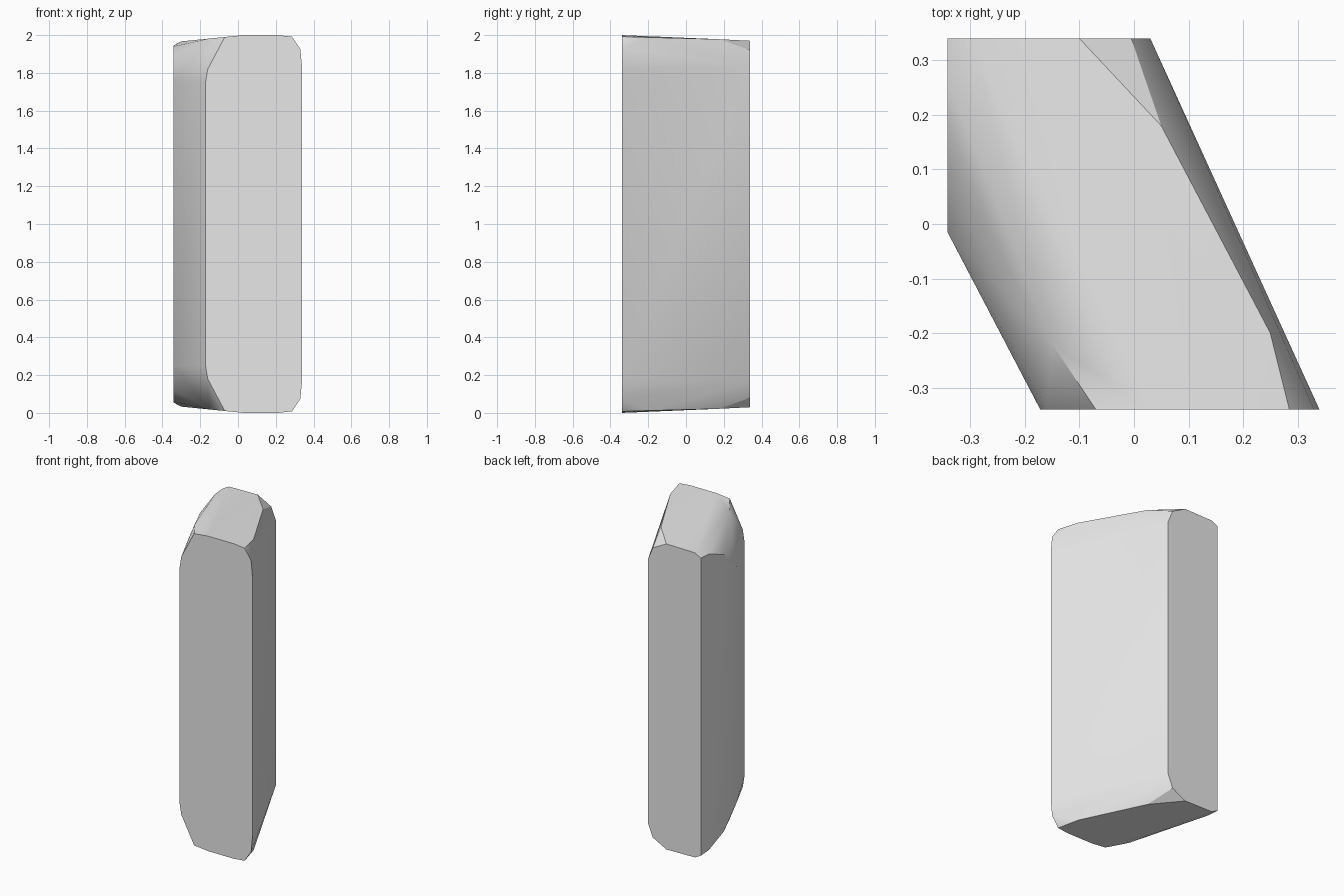
import bpy
import bmesh
import math

cube = bpy.data.objects.get("Cube")
if cube:
    bpy.data.objects.remove(cube, do_unlink=True)

# One plain grey
grey = bpy.data.materials.new("light_grey")
grey.use_nodes = True
colour = (0.8, 0.8, 0.8, 1)
grey.diffuse_color = colour
grey.node_tree.nodes["Principled BSDF"].inputs["Base Color"].default_value = colour

F, B = -0.34, 0.34  # front and back planes

# Upper half of the front outline and back outline, as (x, z)
front = [(-0.172, 1.75), (-0.16, 1.82), (-0.07, 1.99), (0.03, 2.0),
         (0.21, 2.0), (0.285, 1.992), (0.33, 1.925), (0.34, 1.82)]
back = [(0.03, 1.835), (-0.005, 1.92), (-0.10, 1.97), (-0.30, 1.967), (-0.342, 1.945)]

# Upper edge of the narrow left wall, as (y, z)
wall = [(0.26, 1.94), (0.11, 1.88), (-0.015, 1.75)]

# Shoulder points where the rounded edges meet the top
shoulder = [(-0.15, -0.22, 1.982), (-0.2, -0.05, 1.975),
            (0.25, -0.2, 1.988), (0.05, 0.18, 1.978)]

upper = [(x, F, z) for x, z in front] + [(x, B, z) for x, z in back]
upper += [(-0.342, y, z) for y, z in wall] + shoulder

# Wrap the upper points and their mirror below into one solid block
bm = bmesh.new()
for x, y, z in upper:
    bm.verts.new((x, y, z))
    bm.verts.new((x, y, 2 - z))
result = bmesh.ops.convex_hull(bm, input=bm.verts[:])
loose = [v for v in bm.verts if not v.link_faces]
bmesh.ops.delete(bm, geom=loose, context="VERTS")
bmesh.ops.dissolve_limit(bm, angle_limit=math.radians(1),
                         verts=bm.verts[:], edges=bm.edges[:])
bmesh.ops.recalc_face_normals(bm, faces=bm.faces[:])

mesh = bpy.data.meshes.new("slanted_block")
bm.to_mesh(mesh)
bm.free()
mesh.materials.append(grey)
block = bpy.data.objects.new("slanted_block", mesh)
bpy.context.collection.objects.link(block)

# Smooth the rounded ends, keep the main edges sharp
bpy.ops.object.select_all(action="DESELECT")
block.select_set(True)
bpy.context.view_layer.objects.active = block
bpy.ops.object.shade_smooth_by_angle(angle=math.radians(30))
